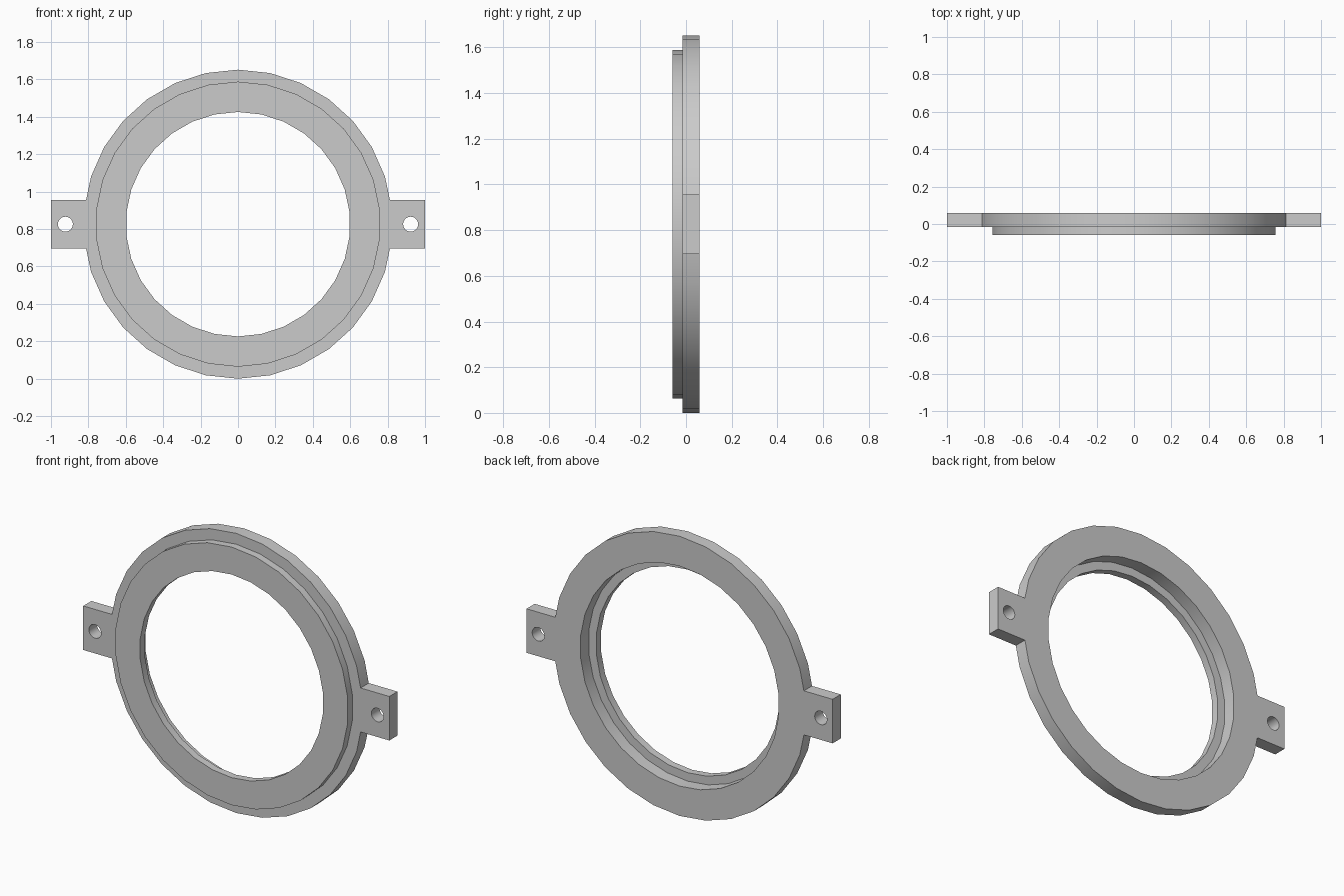
import bpy
import bmesh
from math import sin, cos, pi, radians

SIDES = 30
R_OUTER, R_FRONT, R_HOLE, R_BORE = 0.826, 0.762, 0.60, 0.65
Y_FRONT, Y_STEP, Y_BACK = -0.06, -0.016, 0.06
CENTRE_Z = R_OUTER

if "Cube" in bpy.data.objects:
    bpy.data.objects.remove(bpy.data.objects["Cube"])

grey = bpy.data.materials.new("plain_grey")
grey.use_nodes = True
colour = (0.6, 0.6, 0.6, 1.0)
grey.diffuse_color = colour
grey.node_tree.nodes["Principled BSDF"].inputs["Base Color"].default_value = colour


def add_object(name, bm):
    bmesh.ops.recalc_face_normals(bm, faces=bm.faces)
    mesh = bpy.data.meshes.new(name)
    bm.to_mesh(mesh)
    bm.free()
    mesh.materials.append(grey)
    obj = bpy.data.objects.new(name, mesh)
    bpy.context.collection.objects.link(obj)
    return obj


def lathe(name, profile, sides, cx=0.0):
    """Revolve a closed (radius, y) profile around a front-to-back axis."""
    bm = bmesh.new()
    rings = []
    for i in range(sides):
        a = 2 * pi * i / sides
        rings.append([bm.verts.new((cx + r * sin(a), y, CENTRE_Z + r * cos(a)))
                      for r, y in profile])
    n = len(profile)
    for i in range(sides):
        p, q = rings[i], rings[(i + 1) % sides]
        for j in range(n):
            k = (j + 1) % n
            bm.faces.new((p[j], p[k], q[k], q[j]))
    bmesh.ops.remove_doubles(bm, verts=bm.verts, dist=1e-6)
    return add_object(name, bm)


def box(name, low, high):
    bm = bmesh.new()
    bmesh.ops.create_cube(bm, size=1)
    for v in bm.verts:
        v.co = [lo if c < 0 else hi for c, lo, hi in zip(v.co, low, high)]
    return add_object(name, bm)


def combine(target, tool, operation):
    mod = target.modifiers.new(operation.lower(), 'BOOLEAN')
    mod.operation, mod.solver, mod.object = operation, 'EXACT', tool
    bpy.context.view_layer.objects.active = target
    bpy.ops.object.modifier_apply(modifier=mod.name)
    bpy.data.objects.remove(tool)


# Stepped ring, counterbored from the back
ring = lathe("mounting_ring", [
    (R_HOLE, Y_FRONT), (R_FRONT, Y_FRONT), (R_FRONT, Y_STEP), (R_OUTER, Y_STEP),
    (R_OUTER, Y_BACK), (R_BORE, Y_BACK), (R_BORE, Y_STEP), (R_HOLE, Y_STEP)], SIDES)

# Side tabs, each with a screw hole
for side in (-1, 1):
    x0, x1 = sorted((side * 0.79, side * 1.0))
    tab = box("side_tab", (x0, Y_STEP, CENTRE_Z - 0.13), (x1, Y_BACK, CENTRE_Z + 0.13))
    drill = lathe("hole_cutter", [(0, -0.2), (0.04, -0.2), (0.04, 0.2), (0, 0.2)],
                  SIDES, side * 0.923)
    # Drop the collapsed axis strip so the cutter is a clean closed cylinder
    bm = bmesh.new()
    bm.from_mesh(drill.data)
    axis = [v for v in bm.verts if abs(v.co.x - side * 0.923) < 1e-5
            and abs(v.co.z - CENTRE_Z) < 1e-5]
    bmesh.ops.delete(bm, geom=axis, context='VERTS')
    bmesh.ops.holes_fill(bm, edges=bm.edges, sides=0)
    bmesh.ops.recalc_face_normals(bm, faces=bm.faces)
    bm.to_mesh(drill.data)
    bm.free()
    combine(tab, drill, 'DIFFERENCE')
    combine(ring, tab, 'UNION')

# Smooth round walls, crisp rims
bpy.ops.object.select_all(action='DESELECT')
ring.select_set(True)
bpy.context.view_layer.objects.active = ring
bpy.ops.object.shade_smooth_by_angle(angle=radians(30))
